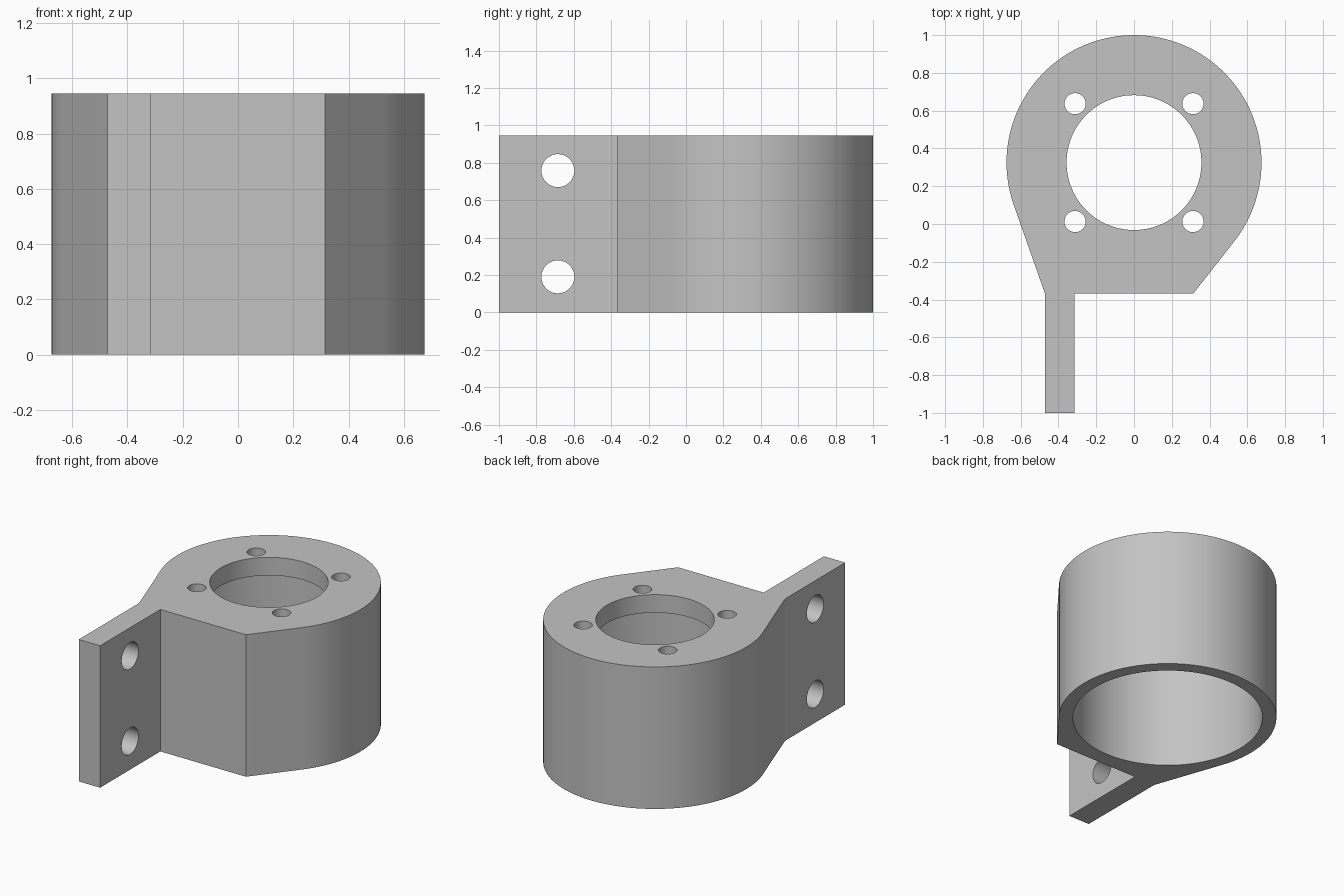
import bpy, bmesh, math
from mathutils import Vector, Matrix

cube = bpy.data.objects.get("Cube")
if cube:
    bpy.data.objects.remove(cube, do_unlink=True)

HEIGHT = 0.945
LIP = 0.12
CENTRE = Vector((0, 0.325))
RADIUS = 0.675
FLAT_Y = -0.367
ARM_OUT, ARM_IN = -0.472, -0.315

grey = bpy.data.materials.new("plain grey")
grey.use_nodes = True
colour = (0.55, 0.55, 0.55, 1)
grey.diffuse_color = colour
grey.node_tree.nodes["Principled BSDF"].inputs["Base Color"].default_value = colour


def add_object(name, bm):
    mesh = bpy.data.meshes.new(name)
    bmesh.ops.recalc_face_normals(bm, faces=bm.faces)
    bm.to_mesh(mesh)
    bm.free()
    obj = bpy.data.objects.new(name, mesh)
    bpy.context.collection.objects.link(obj)
    mesh.materials.append(grey)
    return obj


def tangent_angle(point, side):
    """Angle on the ring where the line from point touches it."""
    d = Vector(point) - CENTRE
    return math.atan2(d.y, d.x) + side * math.acos(RADIUS / d.length)


def cut_hole(body, location, radius, depth, axis="Z", sides=64):
    """Drill a round hole centred on location."""
    bm = bmesh.new()
    turn = Matrix.Rotation(math.pi / 2, 4, "Y") if axis == "X" else Matrix()
    bmesh.ops.create_cone(bm, cap_ends=True, segments=sides, radius1=radius,
                          radius2=radius, depth=depth,
                          matrix=Matrix.Translation(location) @ turn)
    cutter = add_object("hole_cutter", bm)
    cutter.hide_render = True
    mod = body.modifiers.new("hole", "BOOLEAN")
    mod.operation = "DIFFERENCE"
    mod.solver = "EXACT"
    mod.object = cutter
    bpy.ops.object.modifier_apply(modifier=mod.name)
    bpy.data.objects.remove(cutter, do_unlink=True)


# Outline: round housing running tangentially into a flat front and a side arm
corner_left, corner_right = (ARM_OUT, FLAT_Y), (-ARM_IN, FLAT_Y)
start = tangent_angle(corner_right, 1)
end = tangent_angle(corner_left, -1) + 2 * math.pi
steps = 96
outline = [corner_left, (ARM_OUT, -1), (ARM_IN, -1), (ARM_IN, FLAT_Y), corner_right]
for i in range(steps + 1):
    a = start + (end - start) * i / steps
    outline.append((CENTRE.x + RADIUS * math.cos(a), CENTRE.y + RADIUS * math.sin(a)))

bm = bmesh.new()
base = bm.faces.new([bm.verts.new((x, y, 0)) for x, y in outline])
top = bmesh.ops.extrude_face_region(bm, geom=[base])
bmesh.ops.translate(bm, vec=(0, 0, HEIGHT),
                    verts=[v for v in top["geom"] if isinstance(v, bmesh.types.BMVert)])
bracket = add_object("motor_bracket", bm)
bpy.context.view_layer.objects.active = bracket
bracket.select_set(True)

# Wide cavity open at the bottom, then the narrower bore through the top lip
cavity_top = HEIGHT - LIP
cut_hole(bracket, (0, CENTRE.y, cavity_top - 0.5), 0.588, 1, sides=128)
cut_hole(bracket, (0, CENTRE.y, HEIGHT), 0.357, 0.6, sides=96)

# Four screw holes in the lip
for sx in (-1, 1):
    for sy in (-1, 1):
        cut_hole(bracket, (sx * 0.312, CENTRE.y + sy * 0.312, HEIGHT), 0.056, 0.6, sides=48)

# Two mounting holes through the arm
for z in (0.19, 0.758):
    cut_hole(bracket, ((ARM_OUT + ARM_IN) / 2, -0.685, z), 0.088, 0.4, axis="X")

bpy.ops.object.shade_smooth_by_angle(angle=math.radians(15))
